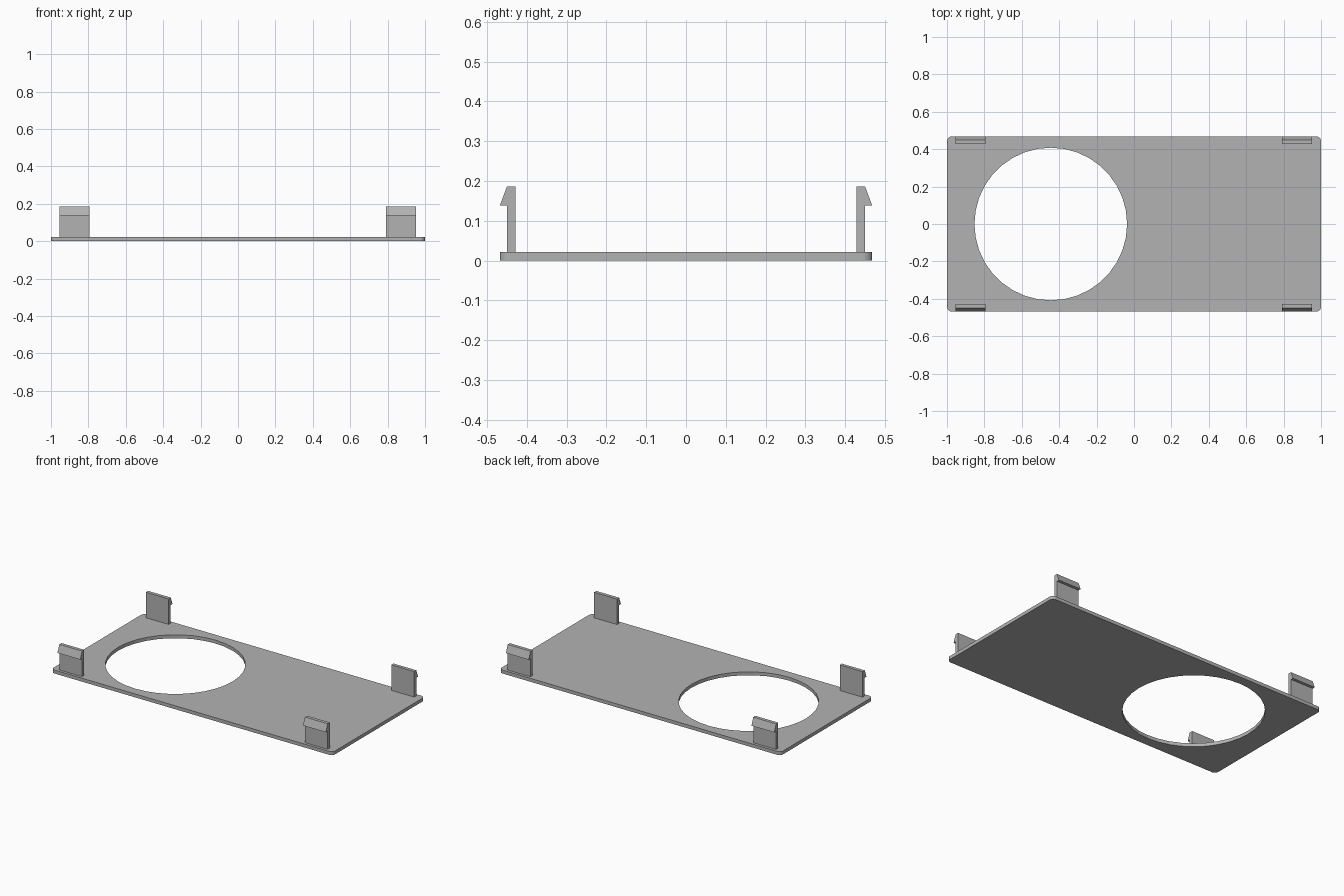
import bpy, bmesh, math
from mathutils import Vector

cube = bpy.data.objects.get("Cube")
if cube:
    bpy.data.objects.remove(cube, do_unlink=True)

HALF_X, HALF_Y, THICK, CORNER = 1.0, 0.468, 0.022, 0.025
HOLE_X, HOLE_R, HOLE_SIDES = -0.445, 0.408, 36

grey = bpy.data.materials.new("plain grey")
grey.use_nodes = True
colour = (0.45, 0.45, 0.45, 1)
grey.diffuse_color = colour
grey.node_tree.nodes["Principled BSDF"].inputs["Base Color"].default_value = colour


def extruded(name, loops, offset):
    """Fill the outline loops (any after the first are holes) and extrude by offset."""
    bm = bmesh.new()
    edges = []
    for loop in loops:
        verts = [bm.verts.new(p) for p in loop]
        edges += [bm.edges.new((v, verts[i - 1])) for i, v in enumerate(verts)]
    bmesh.ops.triangle_fill(bm, edges=edges, use_beauty=True)
    result = bmesh.ops.extrude_face_region(bm, geom=bm.faces[:], use_keep_orig=True)
    moved = [g for g in result["geom"] if isinstance(g, bmesh.types.BMVert)]
    bmesh.ops.translate(bm, verts=moved, vec=offset)
    bmesh.ops.recalc_face_normals(bm, faces=bm.faces[:])
    mesh = bpy.data.meshes.new(name)
    bm.to_mesh(mesh)
    bm.free()
    mesh.materials.append(grey)
    obj = bpy.data.objects.new(name, mesh)
    bpy.context.collection.objects.link(obj)
    return obj


# Cover plate: rounded rectangle with a round opening
outline = []
for quarter, (sx, sy) in enumerate([(1, 1), (-1, 1), (-1, -1), (1, -1)]):
    for step in range(7):
        a = math.radians(90 * quarter + 15 * step)
        outline.append((sx * (HALF_X - CORNER) + CORNER * math.cos(a),
                        sy * (HALF_Y - CORNER) + CORNER * math.sin(a), 0))
hole = []
for i in range(HOLE_SIDES):
    a = math.tau * i / HOLE_SIDES
    hole.append((HOLE_X + HOLE_R * math.cos(a), HOLE_R * math.sin(a), 0))
extruded("cover_plate", [outline, hole], Vector((0, 0, THICK)))

# Four snap clips with outward barbs
clip_profile = [(0.428, THICK), (0.45, THICK), (0.45, 0.138),
                (0.468, 0.138), (0.45, 0.186), (0.428, 0.186)]
for side, x in (("right", -0.955), ("left", 0.79)):
    for end, sy in (("front", -1), ("back", 1)):
        points = [(x, sy * y, z) for y, z in clip_profile]
        extruded(f"{end}_{side}_clip", [points], Vector((0.162, 0, 0)))
